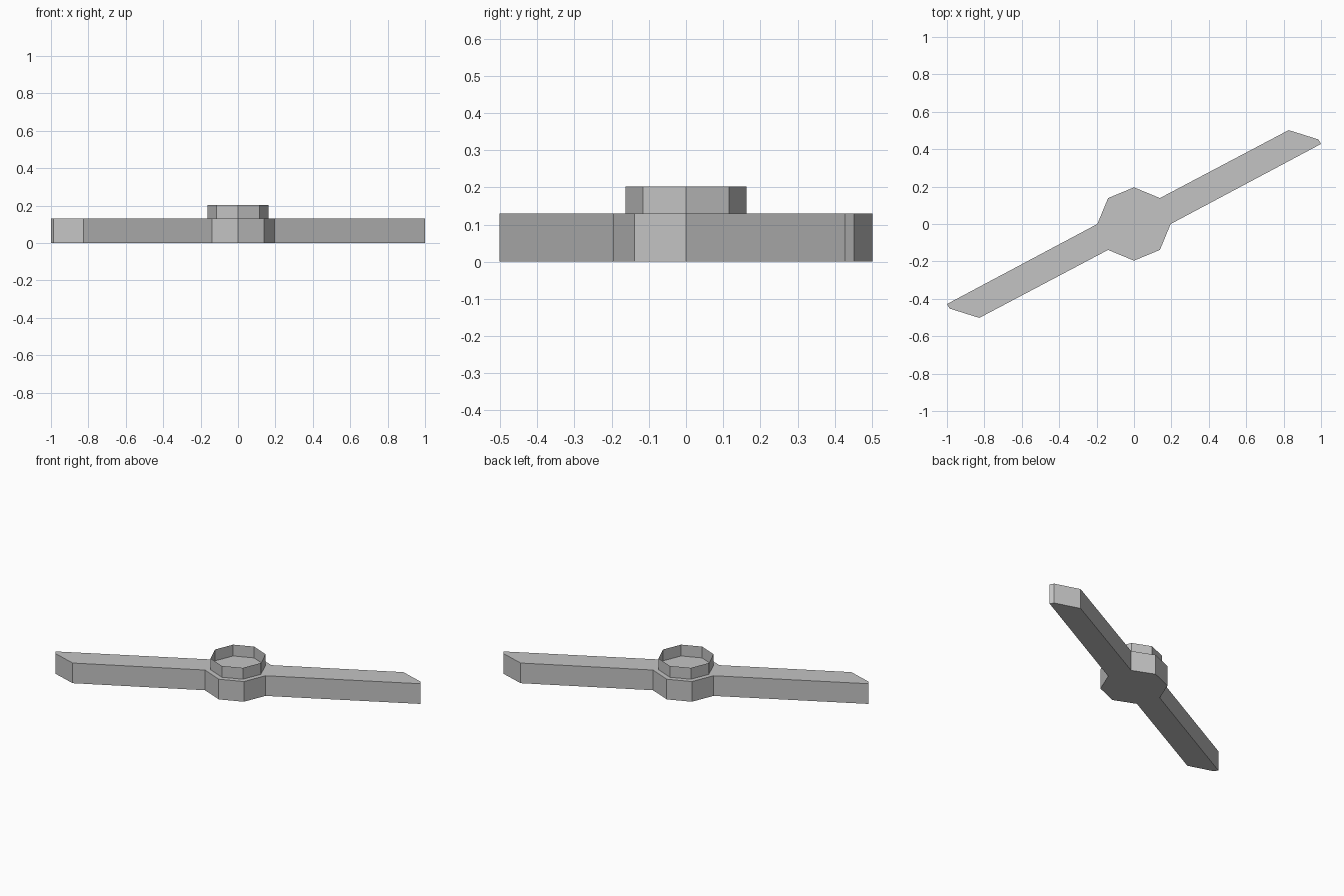
import bpy
import bmesh
from math import cos, sin, pi

if "Cube" in bpy.data.objects:
    bpy.data.objects.remove(bpy.data.objects["Cube"], do_unlink=True)

BLADE_H, TOTAL_H = 0.13, 0.203
HUB_R, COLLAR_R = 0.196, 0.163

grey = bpy.data.materials.new("plain_grey")
grey.use_nodes = True
colour = (0.55, 0.55, 0.55, 1)
grey.diffuse_color = colour
grey.node_tree.nodes["Principled BSDF"].inputs["Base Color"].default_value = colour


def octagon(radius):
    return [(radius * cos(i * pi / 4), radius * sin(i * pi / 4)) for i in range(8)]


def prism(name, outline, z0, z1, capped=True):
    """Extrude a flat outline upward; uncapped gives an open thin wall."""
    bm = bmesh.new()
    low = [bm.verts.new((x, y, z0)) for x, y in outline]
    high = [bm.verts.new((x, y, z1)) for x, y in outline]
    n = len(outline)
    for i in range(n):
        j = (i + 1) % n
        bm.faces.new((low[i], low[j], high[j], high[i]))
    if capped:
        bm.faces.new(low[::-1])
        bm.faces.new(high)
    mesh = bpy.data.meshes.new(name)
    bm.to_mesh(mesh)
    bm.free()
    mesh.materials.append(grey)
    obj = bpy.data.objects.new(name, mesh)
    bpy.context.collection.objects.link(obj)
    return obj


# Hub and two blades: half outline, repeated by a half turn
hub = octagon(HUB_R)
blade_tip = [(1.0, 0.428), (0.986, 0.452), (0.827, 0.502)]
half = [hub[0]] + blade_tip + [hub[1], hub[2], hub[3]]
prism("hub_and_blades", half + [(-x, -y) for x, y in half], 0, BLADE_H)

# Open thin collar standing on the hub
prism("hub_collar", octagon(COLLAR_R), BLADE_H, TOTAL_H, capped=False)
